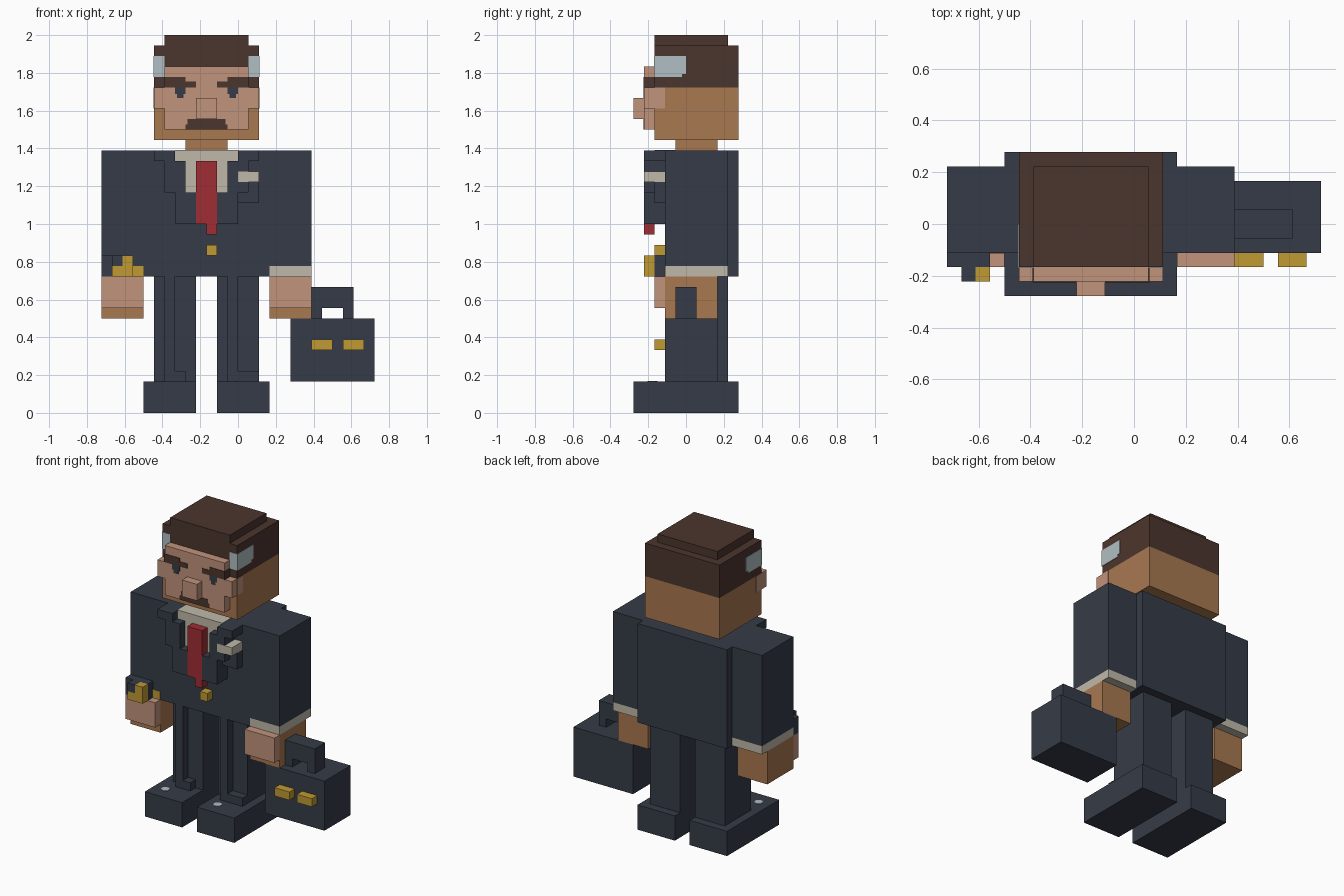
import bpy, bmesh, math
from mathutils import Matrix, Vector

cube = bpy.data.objects.get("Cube")
if cube:
    bpy.data.objects.remove(cube, do_unlink=True)

U = 2 / 36                     # one block
ORIGIN = Vector((-13, -5, 0))  # block grid corner


def material(name, hexcode):
    rgb = [int(hexcode[i:i + 2], 16) / 255 for i in (0, 2, 4)]
    lin = [c / 12.92 if c <= 0.04045 else ((c + 0.055) / 1.055) ** 2.4 for c in rgb]
    m = bpy.data.materials.new(name)
    m.use_nodes = True
    m.diffuse_color = (*lin, 1)
    bsdf = next(n for n in m.node_tree.nodes if n.type == 'BSDF_PRINCIPLED')
    bsdf.inputs["Base Color"].default_value = (*lin, 1)
    return m


SUIT = material("suit_navy", "353b47")
SKIN = material("skin_tan", "a87850")
FACE = material("skin_pink", "c1937b")
HAIR = material("hair_brown", "4b352d")
SHIRT = material("shirt_cream", "bfb9a9")
RED = material("tie_red", "a02d35")
GOLD = material("gold", "bf9a33")
GREY = material("pale_grey", "b1bfc3")


def finish(name, bm, mat):
    mesh = bpy.data.meshes.new(name)
    bm.to_mesh(mesh)
    bm.free()
    mesh.materials.append(mat)
    obj = bpy.data.objects.new(name, mesh)
    bpy.context.collection.objects.link(obj)
    return obj


def blocks(name, mat, *boxes):
    """Build one object from boxes given in blocks as (x0, x1, y0, y1, z0, z1)."""
    bm = bmesh.new()
    for x0, x1, y0, y1, z0, z1 in boxes:
        centre = (Vector((x0 + x1, y0 + y1, z0 + z1)) / 2 + ORIGIN) * U
        size = Vector((x1 - x0, y1 - y0, z1 - z0)) * U
        bmesh.ops.create_cube(bm, size=1, matrix=Matrix.Translation(centre)
                              @ Matrix.Diagonal((*size, 1)))
    return finish(name, bm, mat)


def both(*box):
    """A box and its mirror about the body's middle (block 10)."""
    x0, x1, *rest = box
    return [box, (20 - x1, 20 - x0, *rest)]


P = 0.06  # thickness of painted plates, in blocks

# Legs with a crease and a turned-up cuff, shoes with a shine spot
for side, x, cuff in (("right", 4, 2), ("left", 11, 3)):
    blocks(side + "_shoe", SUIT, (x, x + 5, 0, 10, 0, 3))
    leg = x + 1 if side == "right" else x
    blocks(side + "_leg", SUIT, (leg, leg + 4, 4, 9, 3, 13),
           (leg + 1, leg + 2, 3, 4, 4, 13), (leg + 1, leg + 1 + cuff, 3, 4, 3, 4))
    bm = bmesh.new()
    spot = (Vector((x + 1.5, 1.8, 3 + P / 2)) + ORIGIN) * U
    bmesh.ops.create_cone(bm, cap_ends=True, segments=8, radius1=0.5 * U, radius2=0.5 * U,
                          depth=P * U, matrix=Matrix.Translation(spot)
                          @ Matrix.Rotation(math.pi / 8, 4, 'Z'))
    finish(side + "_shoe_shine", bm, GREY)

# Jacket
blocks("jacket", SUIT, (4, 16, 3, 10, 13, 25))
blocks("lapels", SUIT, *both(5, 7, 1, 3, 24, 25), *both(6, 8, 1, 3, 21, 24),
       *both(7, 9, 1, 3, 18, 21))
blocks("jacket_button", GOLD, (10, 11, 2, 3, 15, 16))
blocks("breast_pocket", SUIT, (13, 15, 2, 3, 20, 22))
blocks("pocket_square", SHIRT, (13, 15, 0.98, 3, 22, 23))

# Shirt and tie
blocks("shirt_collar", SHIRT, (7, 13, 2, 4, 24, 25 + P))
blocks("shirt_front", SHIRT, *both(8, 9, 2, 3, 21, 24))
blocks("tie", RED, (9, 11, 1, 3, 18, 24), (10, 11, 1, 2, 17, 18))

# Arms, cuffs and hands
for side, x in (("right", 0), ("left", 16)):
    blocks(side + "_sleeve", SUIT, (x, x + 4, 3, 9, 14, 25))
    blocks(side + "_cuff", SHIRT, (x, x + 4, 3, 9, 13, 14))
    blocks(side + "_hand", SKIN, (x, x + 4, 3, 8, 9, 13))
    blocks(side + "_fingers", FACE, (x, x + 4, 2, 3, 10, 13))

# Wristwatch
blocks("watch_strap", SUIT, (0, 3, 2, 3, 13, 15), (1, 2, 1, 2, 14, 15))
blocks("watch", GOLD, (1, 3, 1, 2, 13, 14), (2, 3, 1, 2, 14, 15), (3, 4, 3 - P, 3, 13, 14))

# Briefcase
blocks("briefcase", SUIT, (18, 26, 3, 8, 3, 9))
blocks("briefcase_handle", SUIT, (20, 21, 4, 6, 9, 10), (23, 24, 4, 6, 9, 10),
       (20, 24, 4, 6, 10, 12))
blocks("briefcase_clasps", GOLD, (20, 22, 2, 3, 6, 7), (23, 25, 2, 3, 6, 7))

# Head
blocks("neck", SKIN, (8, 12, 4, 8, 25, 26))
blocks("head", SKIN, (5, 15, 2, 10, 26, 31))
blocks("hair", HAIR, (5, 15, 2, 10, 31, 35), (6, 14, 2, 9, 35, 36))
blocks("face", FACE, (6, 14, 1, 2, 27, 33))
blocks("cheeks", FACE, *both(5, 6, 1, 2, 29, 31), *both(5 - P, 5, 2, 3, 29, 31))
blocks("nose", FACE, (9, 11, 0, 1, 28, 30))

# Painted face details and grey temples
blocks("eyebrows", HAIR, *both(6 - P, 8, 1 - P, 2, 31, 32), *both(8, 9, 1 - P, 1, 31, 31.6))
blocks("eyes", SUIT, *both(7, 8, 1 - P, 1, 30.4, 31), *both(7.2, 7.8, 1 - P, 1, 30, 30.4))
blocks("moustache", HAIR, (8.2, 11.8, 1 - P, 1, 27.5, 28), (8, 12, 1 - P, 1, 27, 27.5))
blocks("grey_temples", GREY, *both(5 - P, 6, 2 - P, 2, 32, 34),
       *both(5 - P, 5, 2, 4.6, 32, 34), *both(5 - P, 5, 4.6, 5, 32.3, 34))
